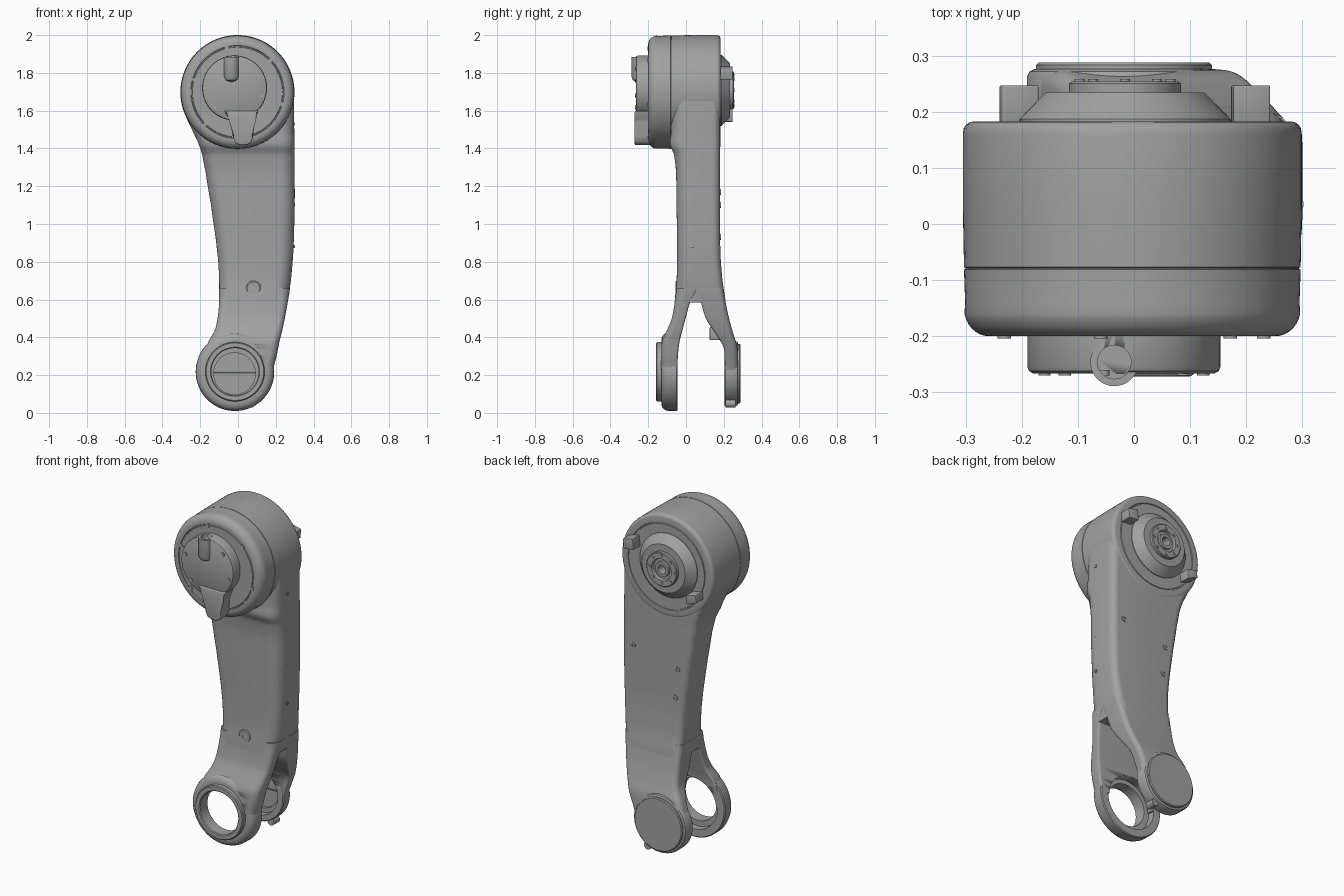
import bpy, bmesh, math
from mathutils import Vector

old = bpy.data.objects.get("Cube")
if old:
    bpy.data.objects.remove(old, do_unlink=True)

GREY = (0.36, 0.36, 0.36, 1)
metal = bpy.data.materials.new("grey_metal")
metal.use_nodes = True
metal.diffuse_color = GREY
metal.node_tree.nodes["Principled BSDF"].inputs["Base Color"].default_value = GREY


def finish(name, bm, angle=35):
    bmesh.ops.remove_doubles(bm, verts=bm.verts, dist=0.00005)
    bmesh.ops.recalc_face_normals(bm, faces=bm.faces)
    mesh = bpy.data.meshes.new(name)
    bm.to_mesh(mesh)
    bm.free()
    mesh.materials.append(metal)
    ob = bpy.data.objects.new(name, mesh)
    bpy.context.collection.objects.link(ob)
    bpy.ops.object.select_all(action='DESELECT')
    ob.select_set(True)
    bpy.context.view_layer.objects.active = ob
    bpy.ops.object.shade_smooth_by_angle(angle=math.radians(angle))
    return ob


def skin(bm, rings, wrap=False):
    pairs = list(zip(rings, rings[1:])) + ([(rings[-1], rings[0])] if wrap else [])
    for a, b in pairs:
        for i in range(len(a)):
            j = (i + 1) % len(a)
            bm.faces.new((a[i], a[j], b[j], b[i]))


def lathe(name, centre, profile, ring=False, axis="y", n=72):
    """Turn (radius, height) points about the y or z axis through centre."""
    bm = bmesh.new()
    c = Vector(centre)
    rings = []
    for r, h in profile:
        loop = []
        for i in range(n):
            a = math.tau * i / n
            u, v = r * math.cos(a), r * math.sin(a)
            loop.append(bm.verts.new(c + Vector((u, h, v) if axis == "y" else (u, v, h))))
        rings.append(loop)
    skin(bm, rings, ring)
    if not ring:
        bm.faces.new(rings[0])
        bm.faces.new(rings[-1])
    return finish(name, bm)


def section(xl, xr, yf, yb, rf, rb, n=8):
    """Rounded rectangle with separate front and back corner radii."""
    limit = 0.48 * min(xr - xl, yb - yf)
    rf, rb = min(rf, limit), min(rb, limit)
    pts = []
    for k, (x, y, sx, sy, r) in enumerate(((xr, yb, -1, -1, rb), (xl, yb, 1, -1, rb),
                                           (xl, yf, 1, 1, rf), (xr, yf, -1, 1, rf))):
        for i in range(n + 1):
            a = math.pi / 2 * (k + i / n)
            pts.append((x + sx * r + r * math.cos(a), y + sy * r + r * math.sin(a)))
    return pts


def loft(name, stations, rf, rb, steps=5):
    """Smooth skin through stations of (z, x left, x right, y front, y back)."""
    bm = bmesh.new()
    rings = []
    last = len(stations) - 1
    for k in range(last):
        p0, p1, p2, p3 = (stations[min(max(k + d, 0), last)] for d in (-1, 0, 1, 2))
        for s in range(steps + (k == last - 1)):
            t = s / steps
            z, *box = [b + t * ((c - a) / 2 + t * (a - 2.5 * b + 2 * c - d / 2
                       + t * (1.5 * (b - c) + (d - a) / 2)))
                       for a, b, c, d in zip(p0, p1, p2, p3)]
            z = p1[0] + t * (p2[0] - p1[0])
            rings.append([bm.verts.new((x, y, z)) for x, y in section(*box, rf, rb)])
    skin(bm, rings)
    bm.faces.new(rings[0])
    bm.faces.new(rings[-1])
    return finish(name, bm, 40)


def prism(name, outline, y0, y1, bevel=0.0):
    bm = bmesh.new()
    skin(bm, [[bm.verts.new((x, y, z)) for x, z in outline] for y in (y0, y1)])
    n = len(outline)
    bm.verts.ensure_lookup_table()
    bm.faces.new(bm.verts[:n])
    bm.faces.new(bm.verts[n:])
    if bevel:
        bmesh.ops.bevel(bm, geom=bm.edges[:], offset=bevel, segments=3, affect='EDGES', profile=0.5)
    return finish(name, bm)


def cut(ob, cutter):
    m = ob.modifiers.new("cut", 'BOOLEAN')
    m.operation, m.solver, m.object = 'DIFFERENCE', 'EXACT', cutter
    bpy.context.view_layer.objects.active = ob
    bpy.ops.object.modifier_apply(modifier=m.name)
    bpy.data.objects.remove(cutter, do_unlink=True)


def disc(name, x, z, r, y0, y1, n=20):
    return lathe(name, (x, 0, z), [(r, y0), (r, y1)], n=n)


# Shoulder drum with rounded rims, seam grooves and face grooves
drum = [(0, -.2), (.238, -.2), (.24, -.195), (.245, -.195), (.247, -.2), (.255, -.2)]
drum += [(.255 + .045 * math.sin(a), -.15 - .05 * math.cos(a))
         for a in (math.pi / 16 * i for i in range(1, 8))]
drum += [(.298, -.14), (.3, -.081), (.297, -.08), (.297, -.078), (.3, -.077), (.302, .03), (.302, .16)]
drum += [(.282 + .02 * math.cos(a), .163 + .02 * math.sin(a))
         for a in (math.pi / 8 * i for i in range(1, 5))]
drum += [(.255, .183), (.253, .178), (.248, .178), (.246, .183), (0, .183)]
lathe("shoulder_drum", (-.003, 0, 1.698), drum, n=96)

# Arm body
loft("arm_body", [
    (1.7, -.3, .294, -.08, .18), (1.58, -.28, .297, -.08, .18), (1.48, -.235, .298, -.08, .18),
    (1.42, -.207, .299, -.085, .18), (1.37, -.19, .3, -.064, .18), (1.28, -.172, .3, -.053, .18),
    (1.1, -.143, .3, -.05, .18), (.85, -.11, .293, -.047, .182), (.7, -.1, .28, -.05, .193),
    (.585, -.1, .263, -.06, .21)], .075, .04)

# Front fork arm and ring
FX, FZ = -.016, .218
fork = loft("front_fork", [
    (.66, -.1, .275, -.052, .06), (.585, -.1, .263, -.06, .022), (.5, -.108, .248, -.075, -.002),
    (.44, -.122, .235, -.1, -.018), (.38, -.155, .22, -.126, -.034), (.3, -.18, .204, -.131, -.043),
    (.22, -.18, .185, -.131, -.045)], .05, .012)
cut(fork, disc("hole_cutter", FX, FZ, .15, -.3, .02, 64))
lathe("front_fork_ring", (FX, 0, FZ), [
    (.125, -.131), (.17, -.131), (.187, -.127), (.2, -.115), (.207, -.097), (.208, -.05),
    (.203, -.045), (.16, -.045), (.158, -.085), (.125, -.085)], ring=True)
lathe("front_bezel", (FX, 0, FZ), [
    (.125, -.09), (.125, -.153), (.13, -.158), (.152, -.158), (.157, -.153), (.157, -.12)], ring=True)

# Back fork arm, dished foot and cover
BX, BZ = -.018, .208
fork = loft("back_fork", [
    (.66, -.1, .275, .06, .197), (.585, -.1, .263, .08, .21), (.5, -.1, .247, .105, .228),
    (.42, -.11, .225, .155, .25), (.35, -.145, .2, .198, .271), (.28, -.17, .173, .205, .276),
    (.21, -.17, .15, .205, .276)], .012, .03)
cut(fork, disc("dish_cutter", BX, BZ, .14, .0, .262, 64))
lathe("back_foot", (BX, 0, BZ), [
    (0, .262), (.11, .262), (.11, .245), (.135, .245), (.135, .205), (.168, .205), (.173, .21),
    (.173, .262), (.168, .272), (.16, .276), (0, .276)])
lathe("back_cover", (BX, 0, BZ), [(.157, .27), (.157, .283), (.152, .288), (0, .288)])
prism("inner_bracket", [(-.06, .385), (.06, .385), (.06, .455), (-.06, .455)], .125, .21, .006)
disc("foot_lug", .07, .05, .022, .208, .262)

# Front cap with outlet and cable tube
CX, CZ = -.018, 1.72
cap = lathe("front_cap", (CX, 0, CZ), [
    (0, -.19), (.172, -.19), (.172, -.255), (.169, -.262), (.162, -.266), (0, -.266)])
TX, TY = -.035, -.246
cut(cap, lathe("bore_cutter", (TX, TY, 0), [(.03, 1.79), (.03, 1.95)], axis="z", n=32))
tube = [(0, 1.75), (.02, 1.752), (.036, 1.762), (.043, 1.78), (.043, 1.885), (.03, 1.885), (.03, 1.79), (0, 1.79)]
lathe("cable_tube", (TX, TY, 0), tube, axis="z", n=40)
prism("cap_outlet", [(-.075, 1.6), (-.04, 1.55), (-.027, 1.46), (-.015, 1.43), (.01, 1.417), (.045, 1.417),
                     (.068, 1.43), (.08, 1.46), (.087, 1.55), (.11, 1.6)], -.19, -.272, .008)
for i in range(6):
    a = math.tau * (i + .5) / 6 + .25
    disc("cap_screw", CX + .147 * math.cos(a), CZ + .147 * math.sin(a), .011, -.27, -.26)
    disc("drum_screw", .24 * math.cos(a), 1.698 + .24 * math.sin(a), .012, -.204, -.19)

# Back hub with bolts and locking tabs
HX, HZ = -.016, 1.708
lathe("back_hub", (HX, 0, HZ), [
    (0, .175), (.188, .175), (.188, .187), (.142, .234), (.1, .234), (.1, .25), (.096, .254), (.064, .254),
    (.06, .238), (.045, .238), (.043, .25), (.026, .25), (.024, .2), (0, .2)])
for i in range(8):
    a = math.tau * i / 8
    disc("hub_bolt", HX + .081 * math.cos(a), HZ + .081 * math.sin(a), .009, .25, .258)
for side, x, z in ((1, .208, 1.8), (-1, -.205, 1.575)):
    prism("locking_tab", [(x - .035, z - side * .01 - .02), (x + .03, z - .035),
                          (x + .035, z + .02), (x - .03, z + .035)], .175, .247, .003)

# Inspection boss on the front and plugs on the back
lathe("front_boss", (.082, 0, .66), [
    (.012, -.045), (.012, -.056), (.034, -.056), (.039, -.052), (.039, -.045)], ring=True, n=32)
for x, z in ((.22, 1.17), (-.07, 1.1), (-.055, .93), (-.04, .74)):
    lathe("back_plug", (x, 0, z), [(.007, .17), (.007, .185), (.016, .185), (.016, .17)], ring=True, n=24)
for z in (1.53, 1.1, .88):
    prism("side_mark", [(.295, z - .008), (.302, z - .008), (.302, z + .008), (.295, z + .008)], .03, .04)
